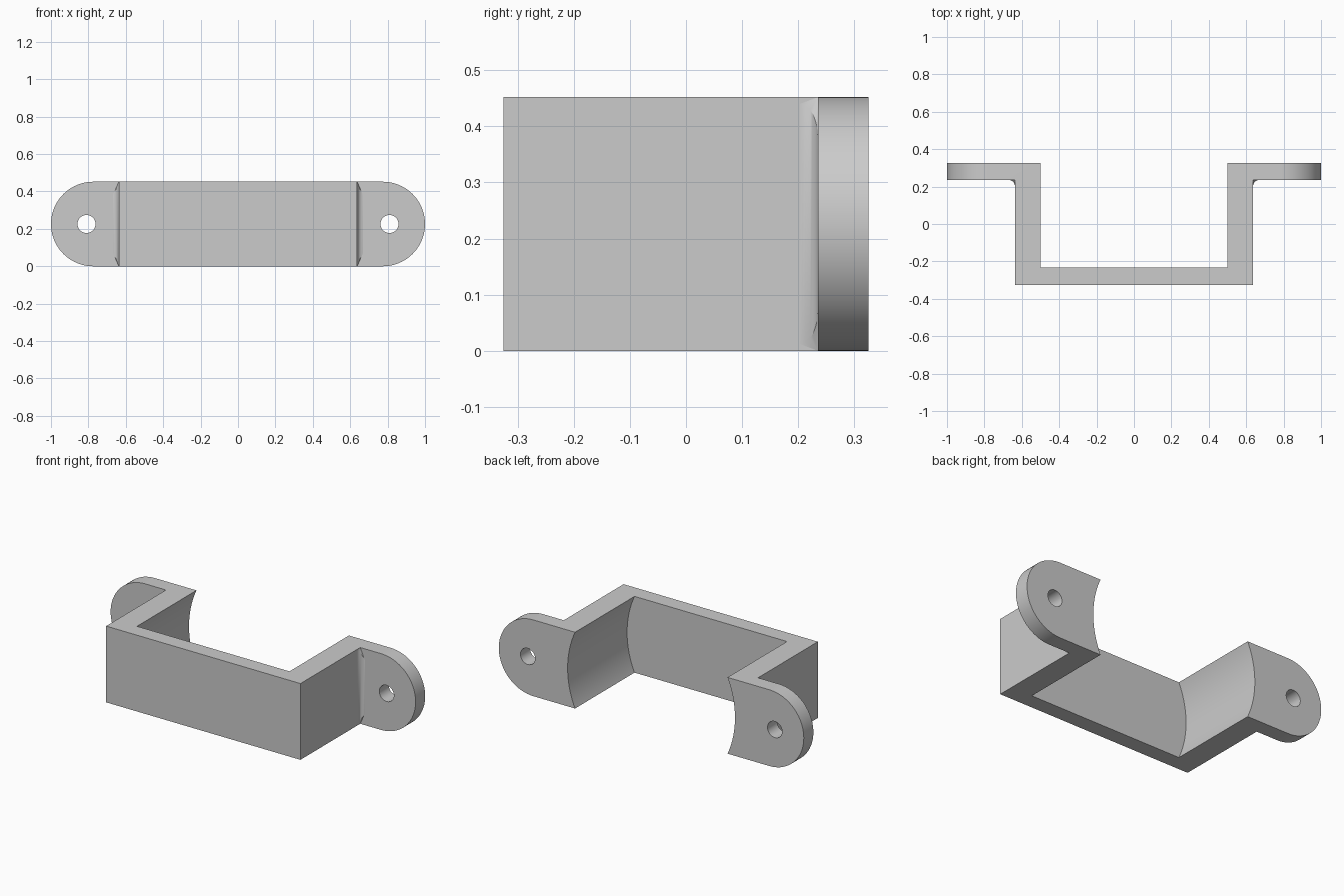
import bpy, bmesh, math

default = bpy.data.objects.get("Cube")
if default:
    bpy.data.objects.remove(default)

H = 0.452            # strap height
MID = H / 2
WALL, FRONT, BACK, FLANGE = 0.637, -0.325, 0.325, 0.235

grey = bpy.data.materials.new("plain_grey")
grey.use_nodes = True
colour = (0.6, 0.6, 0.6, 1)
grey.diffuse_color = colour
grey.node_tree.nodes["Principled BSDF"].inputs["Base Color"].default_value = colour


def prism(name, points, shift):
    """Extrude a closed outline of 3D points along a vector."""
    bm = bmesh.new()
    face = bm.faces.new([bm.verts.new(p) for p in points])
    ext = bmesh.ops.extrude_face_region(bm, geom=[face])
    moved = [g for g in ext["geom"] if isinstance(g, bmesh.types.BMVert)]
    bmesh.ops.translate(bm, vec=shift, verts=moved)
    return finish(name, bm)


def finish(name, bm):
    bmesh.ops.recalc_face_normals(bm, faces=bm.faces)
    mesh = bpy.data.meshes.new(name)
    bm.to_mesh(mesh)
    bm.free()
    mesh.materials.append(grey)
    obj = bpy.data.objects.new(name, mesh)
    bpy.context.collection.objects.link(obj)
    return obj


def arc(cx, r, start, end, n, y):
    """Points of an arc in the upright plane at depth y."""
    angles = [start + (end - start) * i / n for i in range(n + 1)]
    return [(cx + r * math.cos(a), y, MID + r * math.sin(a)) for a in angles]


def select(obj):
    bpy.ops.object.select_all(action='DESELECT')
    obj.select_set(True)
    bpy.context.view_layer.objects.active = obj


def cut(obj, tool, operation):
    mod = obj.modifiers.new(operation.title(), 'BOOLEAN')
    mod.operation, mod.solver, mod.object = operation, 'EXACT', tool
    select(obj)
    bpy.ops.object.modifier_apply(modifier=mod.name)
    bpy.data.objects.remove(tool)


# Strap: stepped plan outline, trimmed to the round-ended front profile
right = [(WALL, FRONT), (WALL, FLANGE), (1.1, FLANGE), (1.1, BACK)]
plan = right + [(-x, y) for x, y in reversed(right)]
strap = prism("clamp_strap", [(x, y, -0.1) for x, y in plan], (0, 0, H + 0.2))
q = math.pi / 2
stadium = arc(1 - MID, MID, -q, q, 40, -0.5) + arc(MID - 1, MID, q, 3 * q, 40, -0.5)
cut(strap, prism("end_profile", stadium, (0, 1, 0)), 'INTERSECT')

# Round bore between the side walls, open at the back
bore = arc(0, math.hypot(0.5, MID), 0, 4 * q, 255, -0.232)[:-1]
cut(strap, prism("bore", bore, (0, 1, 0)), 'DIFFERENCE')

# Screw holes
for side in (-1, 1):
    hole = arc(side * 0.81, 0.048, 0, 4 * q, 48, 0)[:-1]
    cut(strap, prism("screw_hole", hole, (0, 1, 0)), 'DIFFERENCE')
select(strap)
bpy.ops.object.shade_smooth_by_angle(angle=math.radians(30))

# Fillets in the outer corners, tapering away at the top and bottom
R, STEPS = 0.032, 10
bm = bmesh.new()
rows = []
for i in range(STEPS + 1):
    a = q * i / STEPS
    x, y = WALL + R * (1 - math.cos(a)), FLANGE - R * (1 - math.sin(a))
    half = MID - 0.012 - 0.06 * (1 - math.cos(a))
    rows.append([bm.verts.new((x, y, MID + s * half)) for s in (-1, 1)])
corner = [bm.verts.new((WALL, FLANGE, z)) for z in (0, H)]
for a, b in zip(rows, rows[1:]):
    bm.faces.new((a[0], b[0], b[1], a[1]))
    for k in (0, 1):
        bm.faces.new((a[k], b[k], corner[k]))
for row in (rows[0], rows[-1]):
    bm.faces.new((row[0], row[1], corner[1], corner[0]))
fillet = finish("corner_fillets", bm)
select(fillet)
bpy.ops.object.shade_smooth_by_angle(angle=math.radians(30))
mirror = fillet.modifiers.new("Mirror", 'MIRROR')
mirror.use_mirror_merge = False
